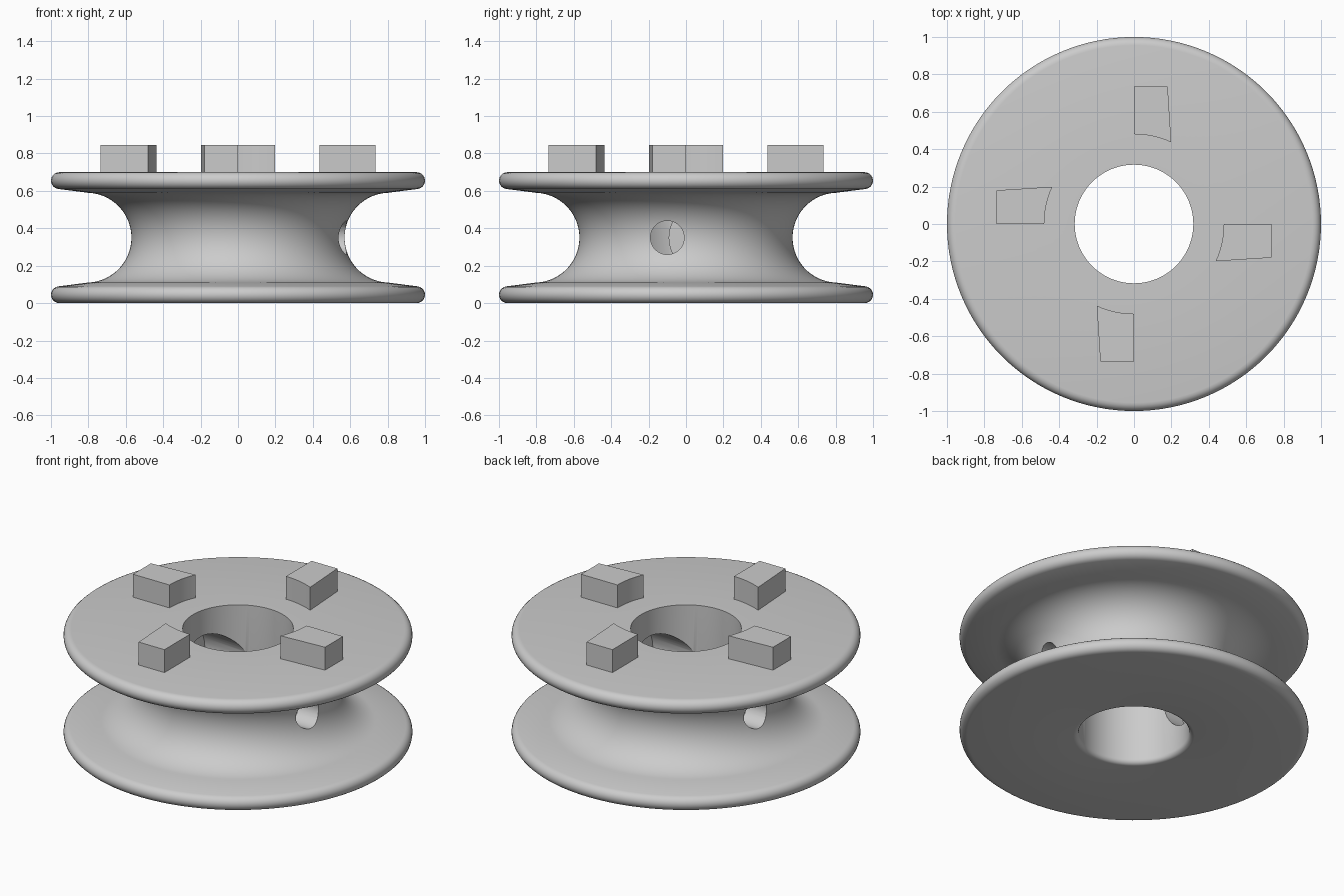
import bpy, bmesh
from math import sin, cos, pi, radians
from mathutils import Matrix

SEGMENTS = 128
HEIGHT = 0.70
MID = HEIGHT / 2
BORE = 0.317

old = bpy.data.objects.get("Cube")
if old:
    bpy.data.objects.remove(old, do_unlink=True)

grey = bpy.data.materials.new("plain grey")
grey.use_nodes = True
GREY = (0.6, 0.6, 0.6, 1)
grey.diffuse_color = GREY
grey.node_tree.nodes["Principled BSDF"].inputs["Base Color"].default_value = GREY


def make_object(name, bm):
    bmesh.ops.recalc_face_normals(bm, faces=bm.faces)
    mesh = bpy.data.meshes.new(name)
    bm.to_mesh(mesh)
    bm.free()
    mesh.materials.append(grey)
    obj = bpy.data.objects.new(name, mesh)
    bpy.context.collection.objects.link(obj)
    return obj


def arc(cx, cz, r, start, end, steps):
    angles = [radians(start + (end - start) * i / steps) for i in range(steps + 1)]
    return [(cx + r * cos(a), cz + r * sin(a)) for a in angles]


def lathe(name, profile):
    """Revolve a closed (radius, z) profile around the z axis."""
    bm = bmesh.new()
    rings = []
    for i in range(SEGMENTS):
        a = 2 * pi * i / SEGMENTS
        rings.append([bm.verts.new((r * cos(a), r * sin(a), z)) for r, z in profile])
    n = len(profile)
    for i in range(SEGMENTS):
        p, q = rings[i], rings[(i + 1) % SEGMENTS]
        for j in range(n):
            k = (j + 1) % n
            bm.faces.new((p[j], q[j], q[k], p[k]))
    return make_object(name, bm)


def cut_cylinder(body, radius, x0, x1, y, side):
    """Bore a cylinder along x, on the +x side or turned to the -x side."""
    bm = bmesh.new()
    place = (Matrix.Rotation(0 if side > 0 else pi, 4, 'Z')
             @ Matrix.Translation(((x0 + x1) / 2, y, MID))
             @ Matrix.Rotation(pi / 2, 4, 'Y'))
    bmesh.ops.create_cone(bm, cap_ends=True, segments=48, radius1=radius,
                          radius2=radius, depth=x1 - x0, matrix=place)
    cutter = make_object("hole_cutter", bm)
    cutter.hide_render = True
    mod = body.modifiers.new("hole", 'BOOLEAN')
    mod.operation = 'DIFFERENCE'
    mod.solver = 'EXACT'
    mod.object = cutter
    bpy.context.view_layer.objects.active = body
    bpy.ops.object.modifier_apply(modifier=mod.name)
    bpy.data.objects.remove(cutter, do_unlink=True)


# Grooved wheel: rounded flanges, round groove, bore with an eased lower edge
lower_rim = arc(0.955, 0.045, 0.045, -90, 80, 10)
lower_groove = arc(0.81, MID, 0.24, 268, 180, 20)
lower = lower_rim + lower_groove
upper = [(r, HEIGHT - z) for r, z in reversed(lower[:-1])]
bore_edge = arc(BORE + 0.03, 0.03, 0.03, 180, 270, 6)
wheel = lathe("grooved_wheel", lower + upper + [(BORE, HEIGHT)] + bore_edge)

# Cord holes with wide knot pockets opening into the bore
for side in (1, -1):
    cut_cylinder(wheel, 0.19, 0.0, 0.435, -0.1, side)
    cut_cylinder(wheel, 0.09, 0.3, 0.75, -0.1, side)

bpy.ops.object.select_all(action='DESELECT')
wheel.select_set(True)
bpy.context.view_layer.objects.active = wheel
bpy.ops.object.shade_smooth_by_angle(angle=radians(30))

# Four drive lugs with hollow inner faces
inner = arc(0, 0, 0.48, 65.5, 90, 8)
outline = inner + [(0, 0.735), (0.18, 0.735)]
for i in range(4):
    bm = bmesh.new()
    face = bm.faces.new([bm.verts.new((x, y, HEIGHT - 0.01)) for x, y in outline])
    top = bmesh.ops.extrude_face_region(bm, geom=[face])["geom"]
    bmesh.ops.translate(bm, vec=(0, 0, 0.155),
                        verts=[v for v in top if isinstance(v, bmesh.types.BMVert)])
    bmesh.ops.rotate(bm, verts=bm.verts, matrix=Matrix.Rotation(i * pi / 2, 3, 'Z'))
    lug = make_object(f"drive_lug_{i + 1}", bm)
    bpy.ops.object.select_all(action='DESELECT')
    lug.select_set(True)
    bpy.context.view_layer.objects.active = lug
    bpy.ops.object.shade_smooth_by_angle(angle=radians(30))
